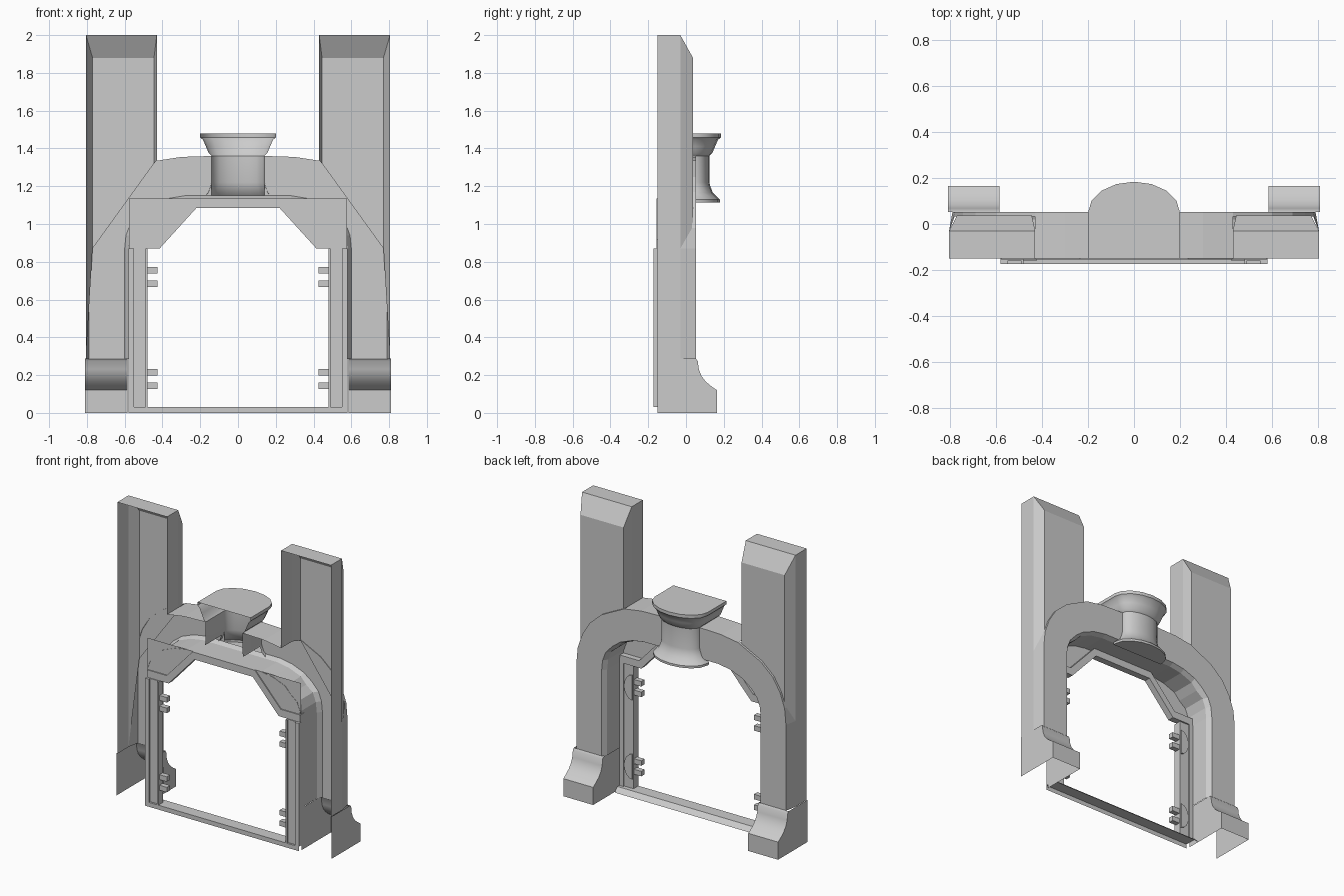
import bpy, bmesh, math
from mathutils import Vector

if "Cube" in bpy.data.objects:
    bpy.data.objects.remove(bpy.data.objects["Cube"])


def build(name, verts, faces, hint=None, mirror=True, smooth=False):
    """Mesh from points; hint is the rough outward direction of open sheets."""
    me = bpy.data.meshes.new(name)
    me.from_pydata(verts, [], faces)
    bm = bmesh.new()
    bm.from_mesh(me)
    bmesh.ops.remove_doubles(bm, verts=bm.verts, dist=1e-4)
    bmesh.ops.dissolve_degenerate(bm, edges=bm.edges, dist=1e-4)
    bmesh.ops.recalc_face_normals(bm, faces=bm.faces)
    if hint and sum(f.calc_area() * f.normal.dot(Vector(hint)) for f in bm.faces) < 0:
        bmesh.ops.reverse_faces(bm, faces=bm.faces)
    bm.to_mesh(me)
    bm.free()
    ob = bpy.data.objects.new(name, me)
    bpy.context.collection.objects.link(ob)
    if mirror:
        ob.modifiers.new("mirror", "MIRROR")
    if smooth:
        bpy.ops.object.select_all(action='DESELECT')
        bpy.context.view_layer.objects.active = ob
        ob.select_set(True)
        bpy.ops.object.shade_smooth_by_angle(angle=math.radians(35))
    return ob


def strips(rows):
    """Quads between consecutive rows of equal length."""
    n = len(rows[0])
    faces = [(r * n + i, r * n + i + 1, (r + 1) * n + i + 1, (r + 1) * n + i)
             for r in range(len(rows) - 1) for i in range(n - 1)]
    return [p for row in rows for p in row], faces


def prism(name, outline, y0, y1, mirror=True):
    """Closed solid from an (x, z) outline, extruded along y."""
    n = len(outline)
    v = [(x, y, z) for y in (y0, y1) for x, z in outline]
    f = [tuple(range(n)), tuple(range(n, 2 * n))]
    f += [(i, (i + 1) % n, n + (i + 1) % n, n + i) for i in range(n)]
    return build(name, v, f, mirror=mirror)


def rect(x0, x1, z0, z1):
    return [(x0, z0), (x1, z0), (x1, z1), (x0, z1)]


BACK = -0.15

# Tall posts: open-backed shells with bevelled corners and sloped tops
section = [(0.805, BACK, 0.285, 2), (0.805, -0.03, 0.285, 2), (0.77, 0.037, 0.87, 1.88),
           (0.445, 0.037, 1.32, 1.88), (0.43, -0.03, 1.335, 2), (0.43, BACK, 1.335, 2)]
v, f = strips([[(x, y, b) for x, y, b, t in section], [(x, y, t) for x, y, b, t in section]])
build("post", v, f + [(7, 8, 9, 10), (6, 7, 10, 11)], (0, 1, 0))

# Arch: outer edge, face, inner bevel and soffit
outer = [(0.79, 0.285), (0.79, 0.87), (0.78, 0.98), (0.745, 1.08), (0.69, 1.17),
         (0.6, 1.25), (0.43, 1.335), (0.43, 1.335), (0.3, 1.355), (0.14, 1.36)]
inner = [(0.6, 0.285), (0.6, 0.87), (0.593, 0.94), (0.57, 1.0), (0.52, 1.055),
         (0.46, 1.1), (0.37, 1.135), (0.37, 1.135), (0.28, 1.15), (0.14, 1.15)]
edge_y = [-0.03] * 2 + [0.033] * 5 + [BACK] * 3
rows = [[(x + (0.015 if z < 0.9 else 0), y, z) for (x, z), y in zip(outer, edge_y)],
        [(x, 0.052, z) for x, z in outer],
        [(x, 0.052, z) for x, z in inner],
        [(x - 0.02 * (x > 0.5), 0.02, z - 0.015 * (z > 1)) for x, z in inner],
        [(x - 0.02 * (x > 0.5), BACK, z - 0.015 * (z > 1)) for x, z in inner]]
v, f = strips(rows)
n = len(v)
v += [(0, 0.052, 1.15), (0, 0.02, 1.135), (0, BACK, 1.135)]
f += [(29, n, n + 1, 39), (39, n + 1, n + 2, 49)]
build("arch", v, f, (0, 1, 0))

# Plinths at the foot of each leg, open at back and bottom
foot = [(0.165, 0), (0.165, 0.12), (0.135, 0.14), (0.105, 0.165), (0.082, 0.195),
        (0.068, 0.23), (0.062, 0.275), (0.052, 0.287)]
v, f = strips([[(0.585, y, z) for y, z in foot], [(0.81, y, z) for y, z in foot]])
k, n = len(foot), len(v)
v += [(0.585, BACK, 0.287), (0.585, BACK, 0), (0.81, BACK, 0.287), (0.81, BACK, 0)]
f += [tuple(range(k)) + (n, n + 1), tuple(range(k, 2 * k)) + (n + 2, n + 3)]
build("plinth", v, f, (0, 1, 0), smooth=True)

# Half-round keystone column with flared capital and base
stations = [(1.48, 0.2), (1.458, 0.2), (1.445, 0.185), (1.41, 0.17), (1.375, 0.155),
            (1.36, 0.14), (1.22, 0.14), (1.2, 0.145), (1.2, 0.145), (1.165, 0.158),
            (1.14, 0.185), (1.13, 0.195), (1.115, 0.195)]
rows = []
for i, (z, w) in enumerate(stations):
    depth = 0.134 - (0.2 - w)
    arc = [(w * math.cos(a * math.pi / 8), 0.05 + depth * math.sin(a * math.pi / 8), z)
           for a in range(9)]
    yb = BACK if i < 8 else 0.03
    rows.append([(w, yb, z)] + arc + [(-w, yb, z)])
v, f = strips(rows)
m = len(rows[0])
f += [tuple(range(m)), tuple(range(len(v) - m, len(v)))]
build("keystone_column", v, f, (0, 1, 0), mirror=False, smooth=True)

# Flat spandrel panel filling the arch above the doorway
v = [(x, -0.148, z) for x, z in
     [(0.578, 0.9), (0.578, 1.135), (0.2, 1.135), (0.43, 0.9)]]
build("spandrel", v, [(0, 1, 2, 3)], (0, 1, 0))

# Doorway frame: angled lintel, stepped jambs and threshold
half_outer = [(0.578, 0.92), (0.43, 0.92), (0.235, 1.134)]
half_inner = [(0.22, 1.085), (0.415, 0.87), (0.578, 0.87)]
flip = lambda pts: [(-x, z) for x, z in reversed(pts)]
prism("lintel_frame", half_outer + flip(half_outer) + flip(half_inner) + half_inner,
      -0.155, -0.11, mirror=False)
prism("jamb", rect(0.48, 0.555, 0.03, 0.87), -0.16, -0.12)
prism("jamb_outer_strip", rect(0.55, 0.58, 0.03, 0.87), -0.173, -0.11)
prism("jamb_inner_lip", rect(0.48, 0.49, 0.03, 0.87), -0.173, -0.12)
v, f = strips([[(x, BACK - 0.023, 0), (x, BACK - 0.023, 0.03), (x, -0.09, 0.03), (x, -0.06, 0)]
               for x in (-0.58, 0.58)])
build("threshold", v, f, (0, 0, 1), mirror=False)

# Hinges: rounded plates and paired knuckles on the jambs
for label, zc in (("lower", 0.18), ("upper", 0.72)):
    plate = [(0.485 + 0.06 * math.sin(a * math.pi / 8), zc + 0.085 * math.cos(a * math.pi / 8))
             for a in range(9)]
    prism(label + "_hinge_plate", plate, -0.125, -0.11)
    for s in (-1, 1):
        z = zc + 0.036 * s
        prism(label + "_hinge_knuckle", rect(0.425, 0.485, z - 0.017, z + 0.017), -0.16, -0.125)
